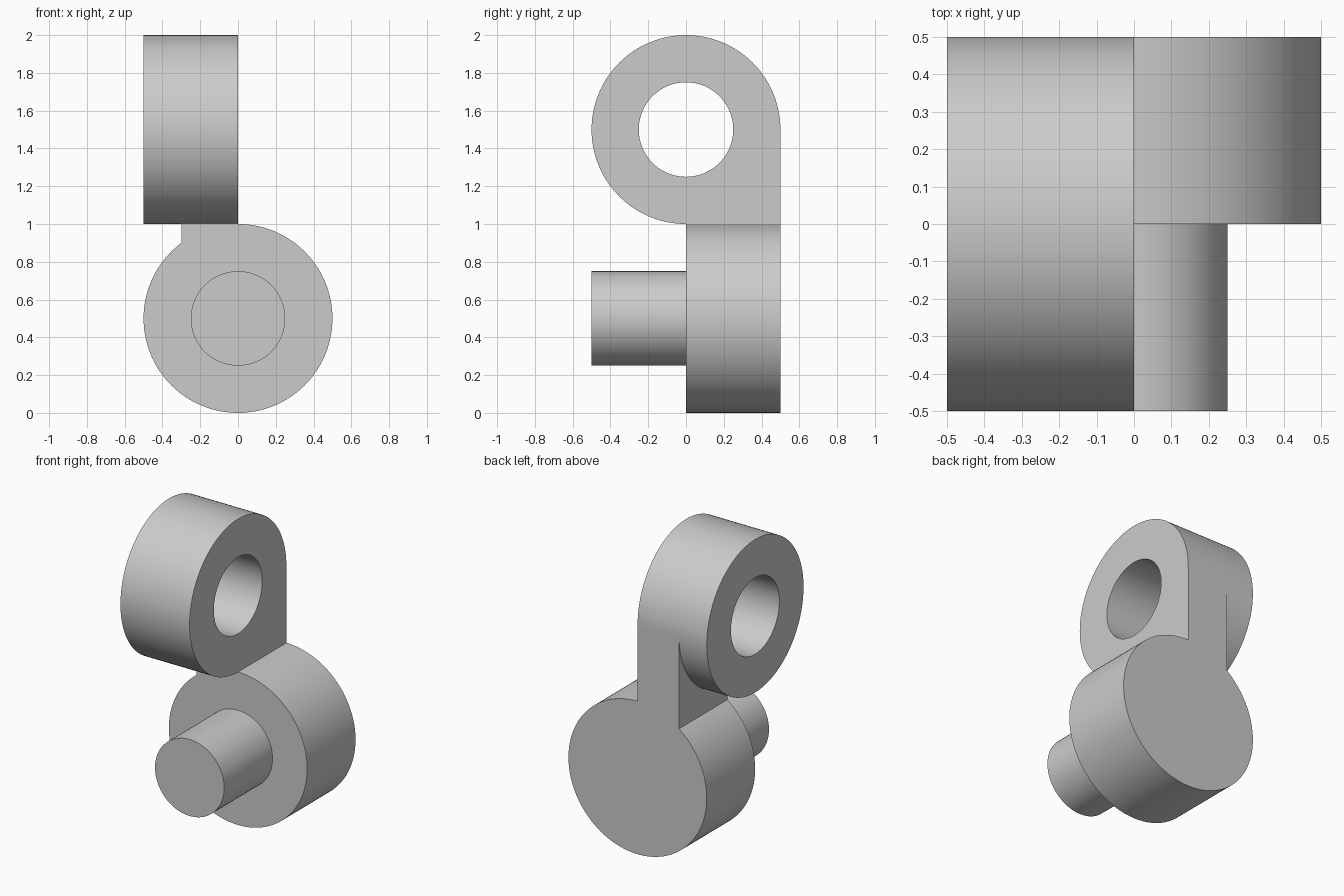
import bpy, bmesh
from math import sin, cos, pi, radians

cube = bpy.data.objects.get("Cube")
if cube:
    bpy.data.objects.remove(cube)

SEG = 128  # multiple of 8, so a point lands on the square corner
R, BORE, NECK = 0.5, 0.25, -0.3

grey = bpy.data.materials.new("plain grey")
grey.use_nodes = True
grey.diffuse_color = (0.6, 0.6, 0.6, 1)
grey.node_tree.nodes["Principled BSDF"].inputs["Base Color"].default_value = (0.6, 0.6, 0.6, 1)


def finish(bm, name):
    bmesh.ops.remove_doubles(bm, verts=bm.verts, dist=1e-5)
    bmesh.ops.recalc_face_normals(bm, faces=bm.faces)
    for f in bm.faces:
        f.smooth = True
    mesh = bpy.data.meshes.new(name)
    bm.to_mesh(mesh)
    bm.free()
    mesh.set_sharp_from_angle(angle=radians(30))
    mesh.materials.append(grey)
    obj = bpy.data.objects.new(name, mesh)
    bpy.context.collection.objects.link(obj)
    return obj


def circle(r):
    return [(r * cos(2 * pi * i / SEG), r * sin(2 * pi * i / SEG)) for i in range(SEG)]


def squared_corner(r):
    """Circle whose lower back quadrant is pushed out to a square corner."""
    pts = []
    for u, v in circle(r):
        k = r / max(abs(u), abs(v)) if u > 0 and v < 0 else 1
        pts.append((u * k, v * k))
    return pts


def extrude_y(name, profile, y0, y1):
    """Solid from an xz profile."""
    bm = bmesh.new()
    rings = [[bm.verts.new((x, y, z)) for x, z in profile] for y in (y0, y1)]
    for ring in rings:
        bm.faces.new(ring)
    for i in range(len(profile)):
        j = i - 1
        bm.faces.new((rings[0][j], rings[0][i], rings[1][i], rings[1][j]))
    return finish(bm, name)


# Upper eye: closed loft along x, outside then back through the bore
sections = [(-R, circle(R)), (NECK, circle(R)), (NECK, squared_corner(R)),
            (0, squared_corner(R)), (0, circle(BORE)), (-R, circle(BORE))]
bm = bmesh.new()
loops = [[bm.verts.new((x, y, z + 1.5)) for y, z in pts] for x, pts in sections]
for k in range(len(loops)):
    a, b = loops[k - 1], loops[k]
    for i in range(SEG):
        bm.faces.new((a[i - 1], a[i], b[i], b[i - 1]))
finish(bm, "upper_eye")

# Lower disc with the short neck rising from its rim
rim = [(x, z + R) for x, z in circle(R)]
neck_foot = R + (R * R - NECK * NECK) ** 0.5
before = rim[:SEG // 4 + 1]
after = [p for p in rim[SEG // 4 + 1:] if p[0] < NECK or p[1] < R]
extrude_y("lower_disc", before + [(NECK, 1), (NECK, neck_foot)] + after, 0, R)

# Pin on the front of the disc
extrude_y("front_pin", [(x, z + R) for x, z in circle(BORE)], -R, 0)
